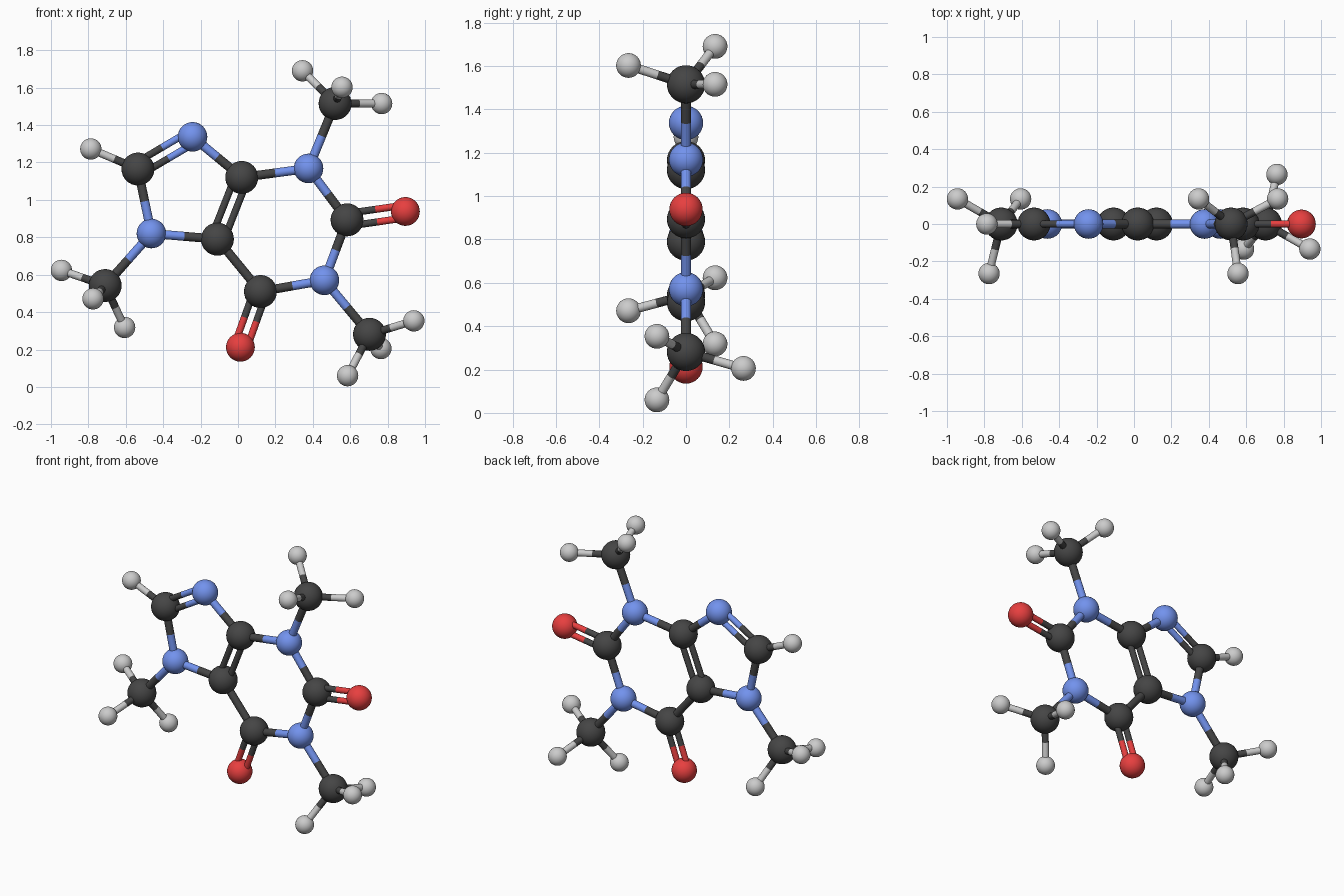
import bpy
from mathutils import Vector

if "Cube" in bpy.data.objects:
    bpy.data.objects.remove(bpy.data.objects["Cube"])

# element: (name, sphere radius, colour)
ELEMENTS = {
    "C": ("carbon", 0.088, (0.06, 0.06, 0.06, 1)),
    "N": ("nitrogen", 0.079, (0.17, 0.29, 0.85, 1)),
    "O": ("oxygen", 0.077, (0.80, 0.05, 0.05, 1)),
    "H": ("hydrogen", 0.057, (0.55, 0.55, 0.55, 1)),
}
MATS = {}
for key, (name, _, colour) in ELEMENTS.items():
    MATS[key] = bpy.data.materials.new(name + "_colour")
    MATS[key].diffuse_color = colour

# atoms: first letter of the key is the element, values are x, y, z
ATOMS = {
    # five-sided ring
    "C8": (-0.535, 0, 1.165), "N9": (-0.243, 0, 1.337), "C4": (0.02, 0, 1.12),
    "C5": (-0.11, 0, 0.79), "N7": (-0.463, 0, 0.82), "H8": (-0.787, 0, 1.272),
    # rest of six-sided ring
    "C6": (0.12, 0, 0.51), "N1": (0.462, 0, 0.57), "C2": (0.583, 0, 0.893),
    "N3": (0.377, 0, 1.168), "O6": (0.013, 0, 0.212), "O2": (0.895, 0, 0.938),
    # left side group
    "CA": (-0.71, 0, 0.542), "HA1": (-0.944, 0.134, 0.623),
    "HA2": (-0.775, -0.265, 0.471), "HA3": (-0.606, 0.134, 0.318),
    # lower right side group
    "CB": (0.703, 0, 0.281), "HB1": (0.94, -0.134, 0.353),
    "HB2": (0.764, 0.265, 0.205), "HB3": (0.586, -0.134, 0.06),
    # top side group
    "CC": (0.519, 0, 1.515), "HC1": (0.345, 0.134, 1.69),
    "HC2": (0.768, 0.134, 1.515), "HC3": (0.556, -0.265, 1.602),
}
SINGLE = ("C8-N7 N9-C4 C5-N7 C8-H8 C5-C6 C6-N1 N1-C2 C2-N3 N3-C4 N7-CA N1-CB N3-CC "
          "CA-HA1 CA-HA2 CA-HA3 CB-HB1 CB-HB2 CB-HB3 CC-HC1 CC-HC2 CC-HC3")
DOUBLE = "C8-N9 C4-C5 C6-O6 C2-O2"


def finish(name, element):
    ob = bpy.context.object
    ob.name = name
    ob.data.materials.append(MATS[element])
    bpy.ops.object.shade_smooth_by_angle()


def rod(name, element, start, end, radius):
    d = end - start
    bpy.ops.mesh.primitive_cylinder_add(
        vertices=24, radius=radius, depth=d.length, location=(start + end) / 2,
        rotation=d.to_track_quat("Z", "Y").to_euler())
    finish(name, element)


def bond(pair, radius, offsets):
    # each bond is split at its middle, each half takes its atom's colour
    a, b = pair.split("-")
    pa, pb = Vector(ATOMS[a]), Vector(ATOMS[b])
    side = (pb - pa).cross(Vector((0, 1, 0))).normalized()
    mid = (pa + pb) / 2
    for off in offsets:
        for key, p in ((a, pa), (b, pb)):
            rod(f"bond_{a}_{b}_{key}_half", key[0], p + side * off, mid + side * off, radius)


# atom spheres
for key, pos in ATOMS.items():
    name, radius, _ = ELEMENTS[key[0]]
    bpy.ops.mesh.primitive_uv_sphere_add(segments=32, ring_count=16, radius=radius, location=pos)
    finish(f"{name}_atom_{key}", key[0])

# single and double bonds
for pair in SINGLE.split():
    bond(pair, 0.021 if "H" in pair else 0.024, (0,))
for pair in DOUBLE.split():
    bond(pair, 0.019, (-0.034, 0.034))

for m in bpy.data.materials:
    if m.users and not m.is_grease_pencil:
        m.use_nodes = True
        m.node_tree.nodes["Principled BSDF"].inputs["Base Color"].default_value = m.diffuse_color
